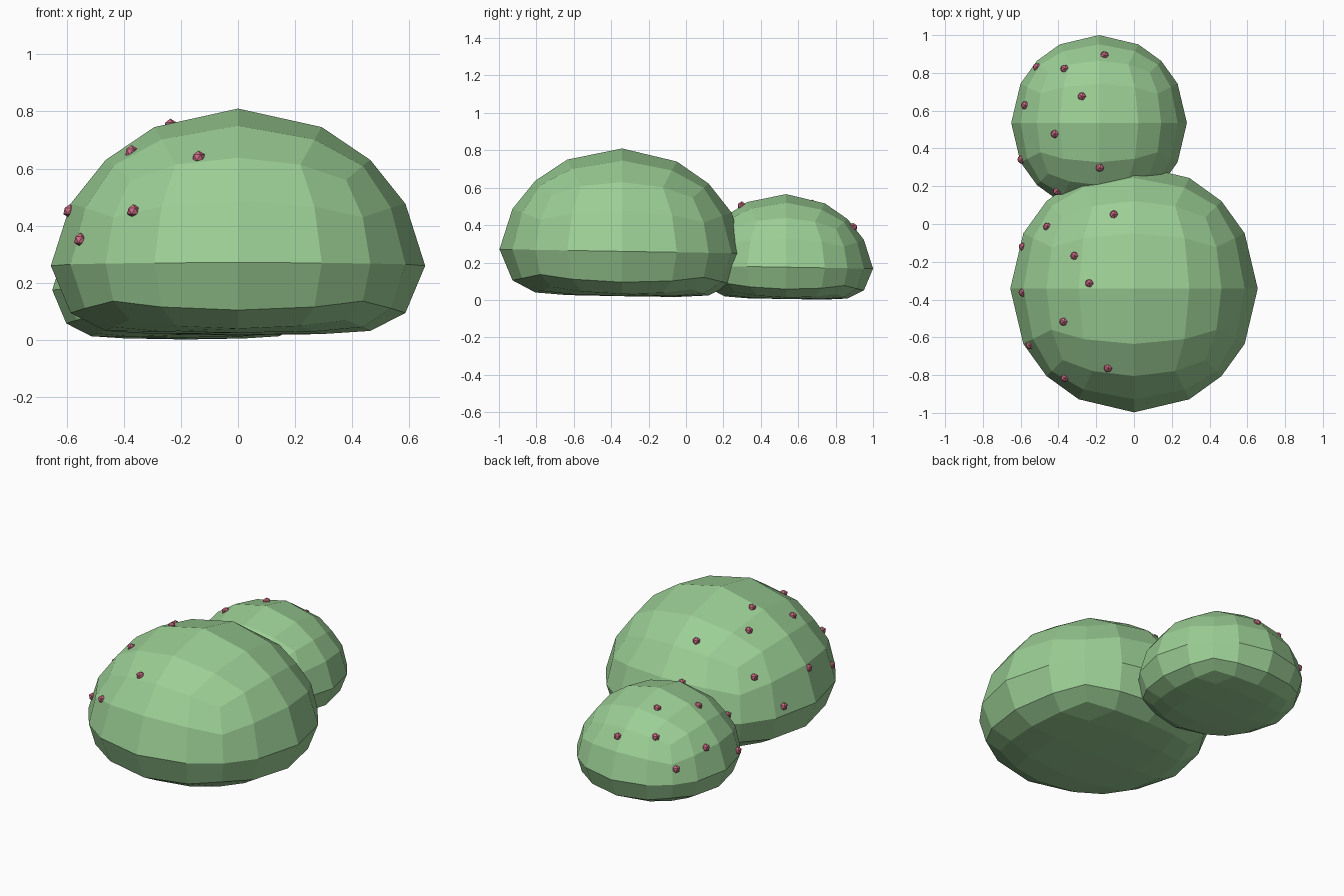
import bpy, bmesh, math
from mathutils import Vector
from mathutils.bvhtree import BVHTree

if "Cube" in bpy.data.objects:
    bpy.data.objects.remove(bpy.data.objects["Cube"])


def material(name, rgb):
    m = bpy.data.materials.new(name)
    m.diffuse_color = (*rgb, 1)
    m.use_nodes = True
    m.node_tree.nodes["Principled BSDF"].inputs["Base Color"].default_value = m.diffuse_color
    return m


green = material("leaf_green", (0.33, 0.62, 0.30))
pink = material("berry_pink", (0.60, 0.15, 0.23))

# Height profile: unit-sphere z -> squashed height with a flattened underside
PROFILE = [(-1, 0), (-0.894, 0.001), (-0.707, 0.012), (-0.447, 0.075), (-0.333, 0.109),
           (0, 0.24), (0.447, 0.457), (0.707, 0.61), (0.894, 0.725), (1, 0.79)]


def height(z):
    for (a, fa), (b, fb) in zip(PROFILE, PROFILE[1:]):
        if z <= b:
            return fa + (fb - fa) * (z - a) / (b - a)
    return PROFILE[-1][1]


def place(p, cx, cy, s):
    """Unit-sphere point -> bush surface, on a base that tips slightly backward."""
    y = cy + p.y * 0.655 * s
    return Vector((cx + p.x * 0.655 * s, y, height(p.z) * s + 0.014 - 0.0172 * y))


def finish(bm, name, mat):
    me = bpy.data.meshes.new(name)
    bm.to_mesh(me)
    bm.free()
    me.materials.append(mat)
    ob = bpy.data.objects.new(name, me)
    bpy.context.collection.objects.link(ob)
    return ob


def bush(name, cx, cy, s, spots):
    # Foliage: spherified 4x4 cube, squashed
    bm = bmesh.new()
    bmesh.ops.create_cube(bm, size=2)
    bmesh.ops.subdivide_edges(bm, edges=bm.edges[:], cuts=3, use_grid_fill=True)
    for v in bm.verts:
        v.co = place(v.co.normalized(), cx, cy, s)
    tree = BVHTree.FromBMesh(bm)
    finish(bm, name + "_foliage", green)

    # Berries: small icosahedra snapped onto the foliage
    bb = bmesh.new()
    for x, y in spots:
        u, w = (x - cx) / (0.655 * s), (y - cy) / (0.655 * s)
        p = Vector((u, w, math.sqrt(max(0, 1 - u * u - w * w)))).normalized()
        spot = tree.find_nearest(place(p, cx, cy, s))[0]
        new = bmesh.ops.create_icosphere(bb, subdivisions=1, radius=0.024)["verts"]
        bmesh.ops.translate(bb, verts=new, vec=spot)
    finish(bb, name + "_berries", pink)


bush("large_bush", 0, -0.342, 1.0,
     [(-0.11, 0.06), (-0.465, -0.01), (-0.61, -0.115), (-0.325, -0.165), (-0.24, -0.31),
      (-0.60, -0.365), (-0.38, -0.52), (-0.565, -0.65), (-0.37, -0.82), (-0.14, -0.77)])
bush("small_bush", -0.185, 0.535, 0.71,
     [(-0.155, 0.90), (-0.37, 0.825), (-0.52, 0.835), (-0.28, 0.68), (-0.585, 0.63),
      (-0.425, 0.475), (-0.605, 0.34), (-0.18, 0.295), (-0.41, 0.17)])
